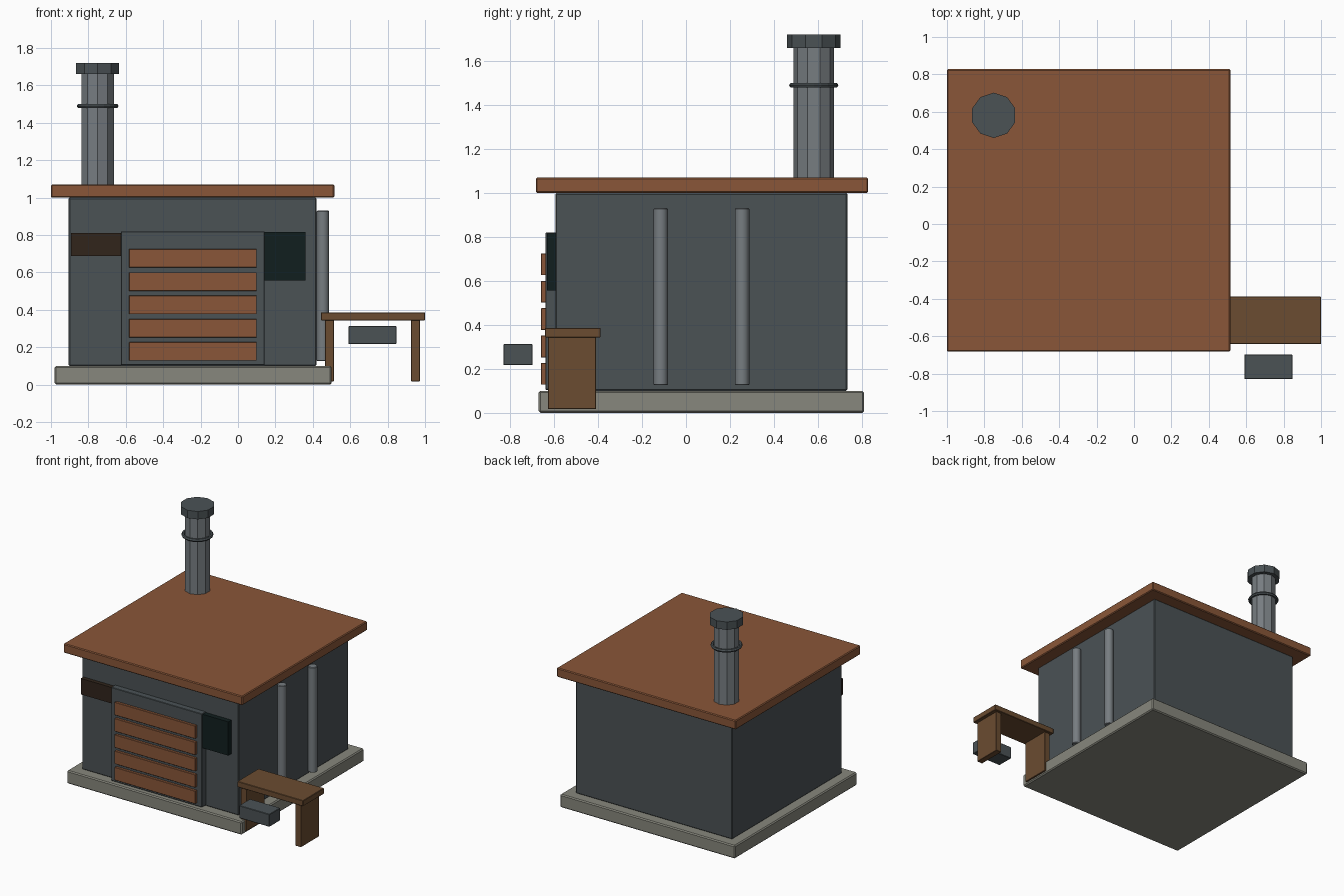
import bpy, math

if "Cube" in bpy.data.objects:
    bpy.data.objects.remove(bpy.data.objects["Cube"])


def material(name, r, g, b):
    m = bpy.data.materials.new(name)
    m.diffuse_color = tuple((c / 255) ** 2.2 for c in (r, g, b)) + (1,)
    m.use_nodes = True
    m.node_tree.nodes["Principled BSDF"].inputs["Base Color"].default_value = m.diffuse_color
    return m


SLATE = material("slate", 76, 83, 86)
RUST = material("rust", 136, 87, 59)
STONE = material("stone", 134, 134, 124)
WOOD = material("wood", 106, 77, 52)
METAL = material("metal", 118, 124, 128)
DARK_WOOD = material("dark_wood", 52, 41, 33)
BLACK = material("black_green", 24, 36, 36)


def bevel(obj, width):
    mod = obj.modifiers.new("bevel", 'BEVEL')
    mod.width = width
    mod.segments = 1
    mod.limit_method = 'ANGLE'


def box(name, mat, x, y, z, edge=0.0):
    """Box from (min, max) ranges on each axis."""
    bpy.ops.mesh.primitive_cube_add(size=1)
    o = bpy.context.object
    o.name = name
    o.location = [sum(r) / 2 for r in (x, y, z)]
    o.scale = [r[1] - r[0] for r in (x, y, z)]
    bpy.ops.object.transform_apply(location=False, rotation=False, scale=True)
    o.data.materials.append(mat)
    if edge:
        bevel(o, edge)
    return o


def tube(name, mat, x, y, z, radius, sides, smooth=False):
    bpy.ops.mesh.primitive_cylinder_add(
        vertices=sides, radius=radius, depth=z[1] - z[0],
        location=(x, y, sum(z) / 2))
    o = bpy.context.object
    o.name = name
    o.data.materials.append(mat)
    if smooth:
        bpy.ops.object.shade_smooth_by_angle(angle=math.radians(40))
    return o


# Main building
box("foundation", STONE, (-0.98, 0.50), (-0.67, 0.81), (0, 0.10), 0.008)
box("walls", SLATE, (-0.905, 0.42), (-0.594, 0.734), (0.10, 1.0), 0.006)
box("roof", RUST, (-1.0, 0.515), (-0.683, 0.828), (1.0, 1.07), 0.006)

# Shutter door with slats
box("door_panel", SLATE, (-0.626, 0.143), (-0.64, -0.585), (0.105, 0.82), 0.003)
for i in range(5):
    z = 0.128 + i * 0.1245
    box(f"door_slat_{i + 1}", RUST, (-0.583, 0.10), (-0.66, -0.635), (z, z + 0.099), 0.002)

# Boards on either side of the door
box("notice_board", BLACK, (0.13, 0.36), (-0.632, -0.585), (0.557, 0.815))
box("sign_plate", DARK_WOOD, (-0.893, -0.61), (-0.625, -0.585), (0.688, 0.81))

# Chimney
CX, CY = -0.75, 0.581
tube("chimney_pipe", METAL, CX, CY, (1.05, 1.67), 0.091, 10)
tube("chimney_cap", SLATE, CX, CY, (1.66, 1.72), 0.121, 10)
bpy.ops.mesh.primitive_torus_add(
    major_segments=20, minor_segments=6, major_radius=0.10,
    minor_radius=0.012, location=(CX, CY, 1.49))
ring = bpy.context.object
ring.name = "chimney_ring"
ring.data.materials.append(SLATE)

# Upright pipes on the right wall
for i, y in enumerate((-0.115, 0.255)):
    p = tube(f"wall_pipe_{i + 1}", METAL, 0.454, y, (0.126, 0.931), 0.033, 12, True)
    bevel(p, 0.004)

# Bench and the loose block in front of it
box("bench_top", WOOD, (0.444, 1.0), (-0.642, -0.388), (0.343, 0.387), 0.003)
for side, x in (("left", 0.465), ("right", 0.926)):
    box(f"bench_leg_{side}", WOOD, (x, x + 0.047), (-0.628, -0.409), (0.018, 0.35), 0.002)
box("loose_block", SLATE, (0.59, 0.847), (-0.83, -0.698), (0.217, 0.313), 0.003)
